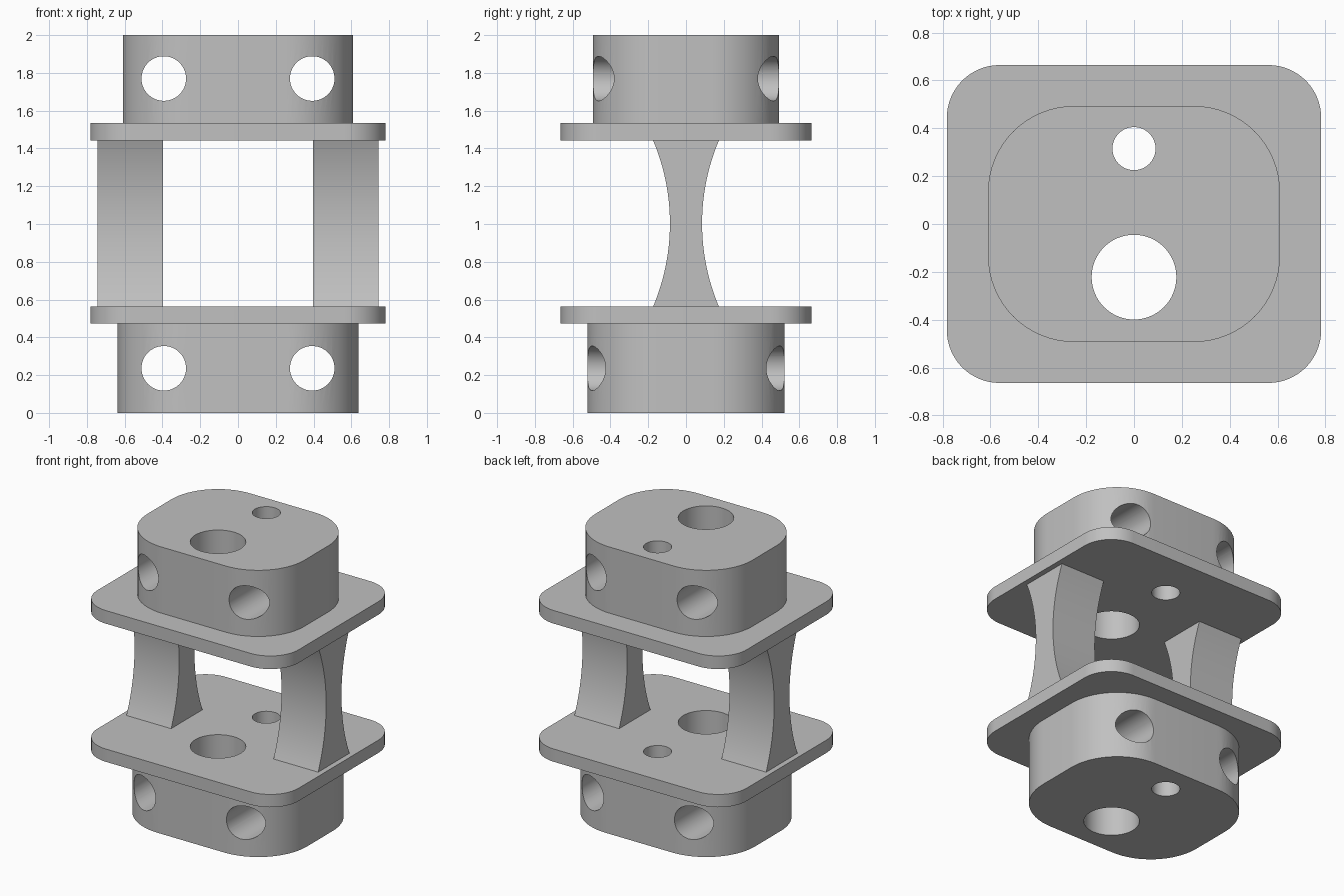
import bpy, bmesh
from math import sin, cos, pi, sqrt, asin
from mathutils import Matrix

cube = bpy.data.objects.get("Cube")
if cube:
    bpy.data.objects.remove(cube, do_unlink=True)

grey = bpy.data.materials.new("plain_grey")
grey.use_nodes = True
colour = (0.53, 0.53, 0.53, 1)
grey.diffuse_color = colour
grey.node_tree.nodes["Principled BSDF"].inputs["Base Color"].default_value = colour


def extrude_outline(name, points, offset):
    """Closed outline swept along an offset into a solid."""
    bm = bmesh.new()
    face = bm.faces.new([bm.verts.new(p) for p in points])
    swept = bmesh.ops.extrude_face_region(bm, geom=[face])["geom"]
    bmesh.ops.translate(bm, vec=offset,
                        verts=[v for v in swept if isinstance(v, bmesh.types.BMVert)])
    bmesh.ops.recalc_face_normals(bm, faces=bm.faces)
    return finish(name, bm)


def finish(name, bm):
    mesh = bpy.data.meshes.new(name)
    bm.to_mesh(mesh)
    bm.free()
    mesh.materials.append(grey)
    obj = bpy.data.objects.new(name, mesh)
    bpy.context.collection.objects.link(obj)
    return obj


def rounded_block(name, half_x, half_y, radius, z0, z1, steps=16):
    points = []
    for q, (sx, sy) in enumerate([(1, 1), (-1, 1), (-1, -1), (1, -1)]):
        for i in range(steps + 1):
            a = (q + i / steps) * pi / 2
            points.append((sx * (half_x - radius) + radius * cos(a),
                           sy * (half_y - radius) + radius * sin(a), z0))
    return extrude_outline(name, points, (0, 0, z1 - z0))


def drill(name, radius, location, axis):
    bm = bmesh.new()
    bmesh.ops.create_cone(bm, cap_ends=True, segments=64, radius1=radius,
                          radius2=radius, depth=2)
    if axis == "Y":
        bmesh.ops.rotate(bm, matrix=Matrix.Rotation(pi / 2, 3, "X"), verts=bm.verts)
    bmesh.ops.translate(bm, vec=location, verts=bm.verts)
    obj = finish(name, bm)
    obj.hide_render = True
    return obj


def combine(obj, other, operation):
    mod = obj.modifiers.new("combine", "BOOLEAN")
    mod.operation, mod.solver, mod.object = operation, "EXACT", other
    bpy.context.view_layer.objects.active = obj
    bpy.ops.object.modifier_apply(modifier=mod.name)
    bpy.data.objects.remove(other, do_unlink=True)


def smooth(obj):
    bpy.ops.object.select_all(action="DESELECT")
    obj.select_set(True)
    bpy.context.view_layer.objects.active = obj
    bpy.ops.object.shade_smooth_by_angle(angle=pi / 6)


# Flanged end blocks: plate plus boss, drilled through both ways
ends = [("lower_block", (0.472, 0.562), (0, 0.5), (0.638, 0.522, 0.38), 0.236),
        ("upper_block", (1.443, 1.535), (1.5, 2), (0.61, 0.493, 0.36), 1.77)]
for name, plate_z, boss_z, boss_size, hole_z in ends:
    block = rounded_block(name, 0.782, 0.664, 0.22, *plate_z)
    combine(block, rounded_block("boss", *boss_size, *boss_z), "UNION")
    middle = sum(boss_z) / 2
    combine(block, drill("large_bore", 0.177, (0, -0.222, middle), "Z"), "DIFFERENCE")
    combine(block, drill("small_bore", 0.09, (0, 0.315, middle), "Z"), "DIFFERENCE")
    for side in (-1, 1):
        combine(block, drill("cross_bore", 0.118, (side * 0.393, 0, hole_z), "Y"),
                "DIFFERENCE")
    smooth(block)

# Waisted side posts: concave arcs front and back, flat sides
half_height, waist, flare = 0.442, 0.085, 0.175
sag = flare - waist
arc_radius = (half_height ** 2 + sag ** 2) / (2 * sag)
sweep = asin(half_height / arc_radius)
steps = 24
arc = []
for i in range(steps + 1):
    a = sweep * (2 * i / steps - 1)
    arc.append((waist + arc_radius * (1 - cos(a)), 1.0025 + arc_radius * sin(a)))
for name, x in (("left_post", 0.398), ("right_post", -0.745)):
    outline = [(x, y, z) for y, z in arc] + [(x, -y, z) for y, z in reversed(arc)]
    smooth(extrude_outline(name, outline, (0.347, 0, 0)))
